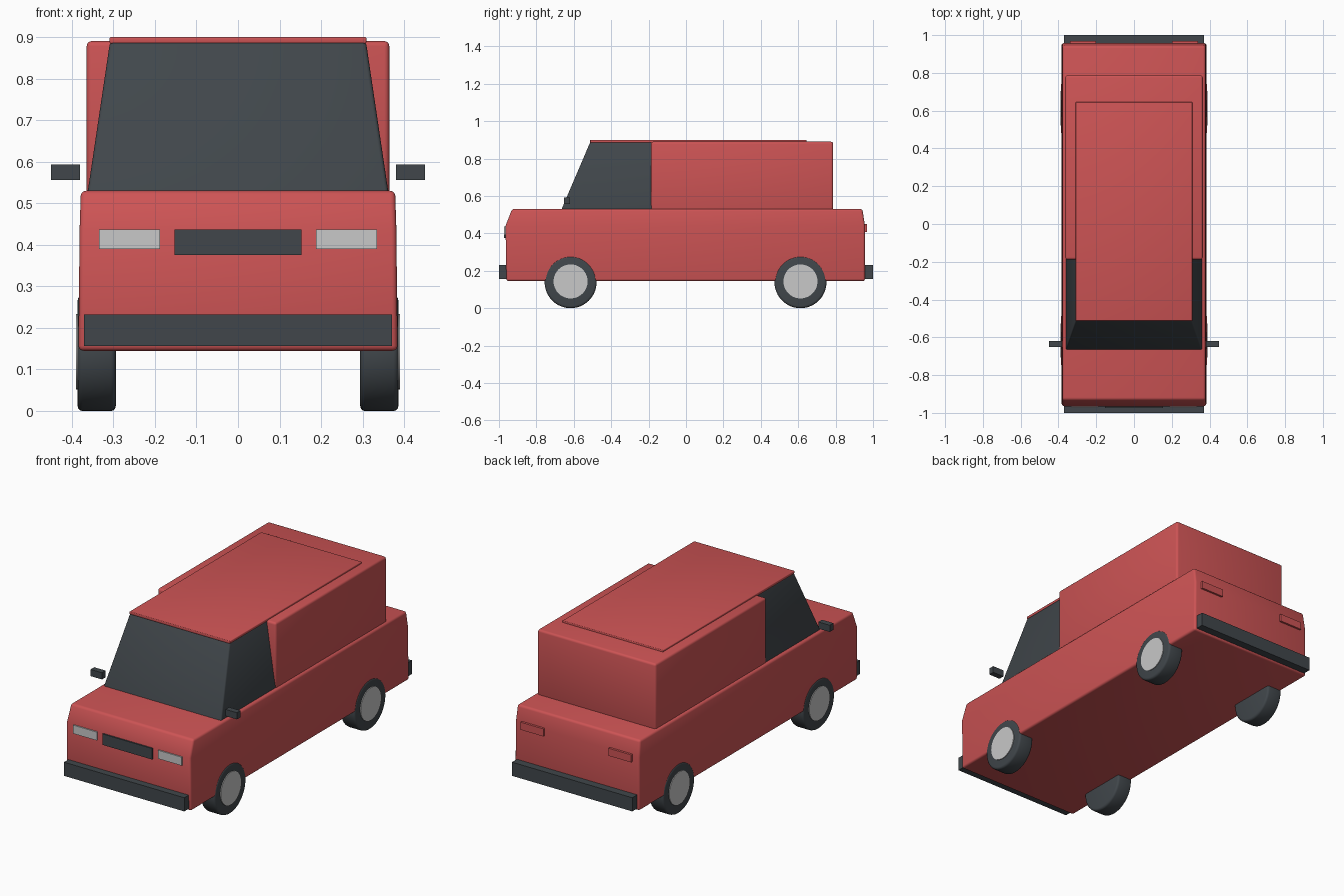
import bpy, bmesh, math

if "Cube" in bpy.data.objects:
    bpy.data.objects.remove(bpy.data.objects["Cube"])

def material(name, rgb):
    m = bpy.data.materials.new(name)
    m.diffuse_color = (*rgb, 1)
    m.use_nodes = True
    m.node_tree.nodes["Principled BSDF"].inputs["Base Color"].default_value = m.diffuse_color
    return m

RED = material("red paint", (0.61, 0.088, 0.09))
DARK = material("dark grey", (0.052, 0.062, 0.07))
LIGHT = material("light grey", (0.58, 0.58, 0.58))

def finish(bm, name, mat, bevel=0, segments=3):
    bmesh.ops.recalc_face_normals(bm, faces=bm.faces)
    if bevel:
        edges = [e for e in bm.edges if e.calc_face_angle(0) > 0.7]
        bmesh.ops.bevel(bm, geom=edges, offset=bevel, segments=segments,
                        profile=0.5, affect='EDGES')
    mesh = bpy.data.meshes.new(name)
    bm.to_mesh(mesh)
    bm.free()
    mesh.materials.append(mat)
    ob = bpy.data.objects.new(name, mesh)
    bpy.context.collection.objects.link(ob)
    bpy.ops.object.select_all(action='DESELECT')
    ob.select_set(True)
    bpy.context.view_layer.objects.active = ob
    bpy.ops.object.shade_smooth_by_angle(angle=math.radians(35))
    return ob

def loft(name, levels, mat, bevel=0, segments=3):
    """Stack of rectangles (z, x0, x1, y0, y1) joined into a closed solid."""
    bm = bmesh.new()
    rings = []
    for z, x0, x1, y0, y1 in levels:
        rings.append([bm.verts.new((x, y, z)) for x, y in
                      ((x0, y0), (x1, y0), (x1, y1), (x0, y1))])
    bm.faces.new(rings[0])
    bm.faces.new(rings[-1])
    for a, b in zip(rings, rings[1:]):
        for i in range(4):
            j = (i + 1) % 4
            bm.faces.new((a[i], a[j], b[j], b[i]))
    return finish(bm, name, mat, bevel, segments)

def box(name, x0, x1, y0, y1, z0, z1, mat, bevel=0):
    x0, x1 = sorted((x0, x1))
    return loft(name, [(z0, x0, x1, y0, y1), (z1, x0, x1, y0, y1)], mat, bevel)

def disc(name, x0, x1, y, z, r, mat, bevel=0):
    """Cylinder along x from x0 to x1."""
    bm = bmesh.new()
    bmesh.ops.create_cone(bm, cap_ends=True, segments=48, radius1=r, radius2=r,
                          depth=abs(x1 - x0))
    for v in bm.verts:
        v.co = (v.co.z + (x0 + x1) / 2, v.co.x + y, v.co.y + z)
    return finish(bm, name, mat, bevel)

# Lower body with leaning nose and tail
loft("body", [(0.145, -0.384, 0.384, -0.96, 0.957),
              (0.44, -0.381, 0.381, -0.965, 0.957),
              (0.53, -0.378, 0.378, -0.93, 0.943)], RED, 0.012)

# Glass cabin, cargo box and roof plate
loft("cabin_glass", [(0.525, -0.362, 0.362, -0.667, 0.74),
                     (0.888, -0.308, 0.308, -0.512, 0.64)], DARK, 0.008)
box("cargo_box", -0.364, 0.364, -0.188, 0.787, 0.52, 0.89, RED, 0.012)
box("roof_plate", -0.309, 0.309, -0.513, 0.645, 0.884, 0.9, RED, 0.004)

# Bumpers and grille
box("front_bumper", -0.37, 0.37, -1.0, -0.95, 0.156, 0.232, DARK)
box("rear_bumper", -0.37, 0.37, 0.95, 1.0, 0.156, 0.232, DARK)
box("grille", -0.153, 0.153, -0.973, -0.94, 0.376, 0.437, DARK)

for side, s in (("left", 1), ("right", -1)):
    # Lamps and mirrors
    box(f"headlight_{side}", s * 0.188, s * 0.334, -0.972, -0.94, 0.39, 0.437, LIGHT)
    box(f"taillight_{side}", s * 0.2, s * 0.34, 0.94, 0.968, 0.408, 0.45, RED)
    box(f"mirror_{side}", s * 0.38, s * 0.45, -0.652, -0.62, 0.556, 0.593, DARK)
    # Wheels
    for end, y in (("front", -0.617), ("rear", 0.612)):
        disc(f"{end}_tire_{side}", s * 0.294, s * 0.386, y, 0.139, 0.139, DARK, 0.012)
        disc(f"{end}_hub_{side}", s * 0.37, s * 0.39, y, 0.143, 0.091, LIGHT)
